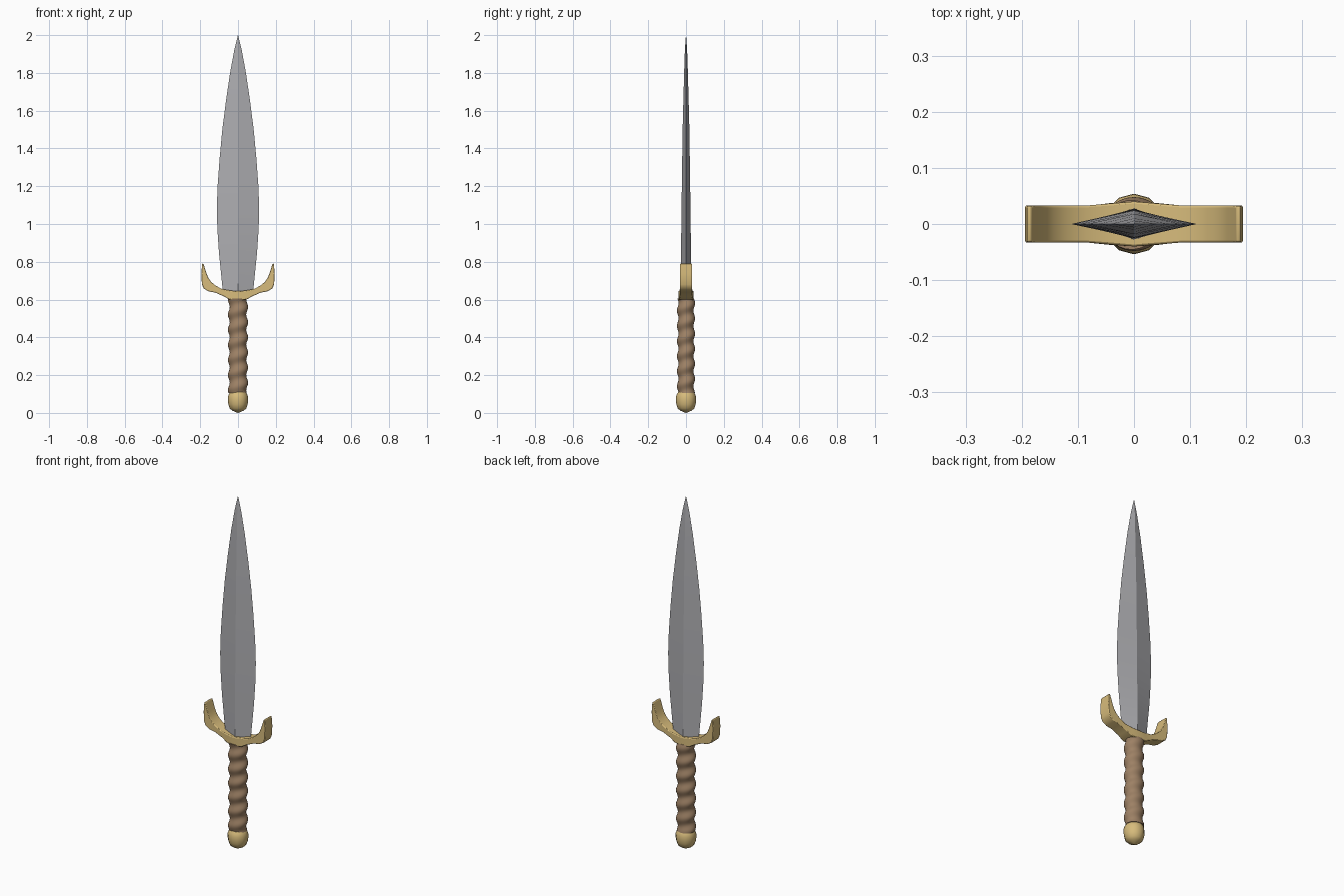
import bpy, bmesh, math
from math import pi, sin, cos

if "Cube" in bpy.data.objects:
    bpy.data.objects.remove(bpy.data.objects["Cube"])


def material(name, rgb):
    m = bpy.data.materials.new(name)
    m.diffuse_color = (*rgb, 1)
    m.use_nodes = True
    m.node_tree.nodes["Principled BSDF"].inputs["Base Color"].default_value = m.diffuse_color
    return m


GOLD = material("gold", (0.68, 0.50, 0.20))
LEATHER = material("leather", (0.34, 0.22, 0.13))
STEEL = material("steel", (0.42, 0.42, 0.44))


def finish(bm, name, mat, angle):
    bmesh.ops.recalc_face_normals(bm, faces=bm.faces)
    me = bpy.data.meshes.new(name)
    bm.to_mesh(me)
    bm.free()
    ob = bpy.data.objects.new(name, me)
    bpy.context.collection.objects.link(ob)
    me.materials.append(mat)
    bpy.ops.object.select_all(action='DESELECT')
    ob.select_set(True)
    bpy.context.view_layer.objects.active = ob
    bpy.ops.object.shade_smooth_by_angle(angle=math.radians(angle))
    return ob


def loft(rings, name, mat, angle=40):
    """Skin a stack of closed rings and cap both ends."""
    bm = bmesh.new()
    vs = [[bm.verts.new(p) for p in r] for r in rings]
    n = len(vs[0])
    for a, b in zip(vs, vs[1:]):
        for i in range(n):
            j = (i + 1) % n
            bm.faces.new((a[i], a[j], b[j], b[i]))
    bm.faces.new(vs[0])
    bm.faces.new(vs[-1])
    return finish(bm, name, mat, angle)


# Blade: leaf outline with a diamond section (z, half width, half thickness)
leaf = [(0.62, 0.078, 0.028), (0.72, 0.088, 0.027), (0.85, 0.101, 0.026),
        (0.97, 0.109, 0.025), (1.08, 0.112, 0.024), (1.2, 0.108, 0.022),
        (1.35, 0.097, 0.020), (1.5, 0.083, 0.018), (1.65, 0.064, 0.014),
        (1.8, 0.042, 0.010), (1.92, 0.020, 0.006), (2.0, 0.0005, 0.0005)]
loft([[(w, 0, z), (0, t, z), (-w, 0, z), (0, -t, z)] for z, w, t in leaf],
     "blade", STEEL, 20)

# Guard: stations along the arm (bottom x, z, top x, z, half depth), mirrored
arm = [(0.0, 0.597, 0.0, 0.645, 0.040), (0.045, 0.600, 0.035, 0.647, 0.037),
       (0.075, 0.617, 0.085, 0.656, 0.033), (0.12, 0.637, 0.122, 0.676, 0.033),
       (0.155, 0.643, 0.143, 0.695, 0.033), (0.181, 0.658, 0.157, 0.715, 0.033),
       (0.191, 0.680, 0.166, 0.737, 0.033), (0.194, 0.735, 0.176, 0.768, 0.033),
       (0.190, 0.790, 0.183, 0.790, 0.032)]
stations = [(-a, b, -c, d, h) for a, b, c, d, h in arm[:0:-1]] + arm
guard = loft([[(a, -h, b), (a, h, b), (c, h, d), (c, -h, d)]
              for a, b, c, d, h in stations], "guard", GOLD)
bev = guard.modifiers.new("soft edges", 'BEVEL')
bev.width = 0.004
bev.segments = 2
bev.limit_method = 'ANGLE'
bev.angle_limit = math.radians(50)

# Grip: round bar with a spiral wrap
N, ROWS, Z0, Z1 = 24, 72, 0.105, 0.605
rings = []
for k in range(ROWS + 1):
    z = Z0 + (Z1 - Z0) * k / ROWS
    ring = []
    for i in range(N):
        t = 2 * pi * i / N
        r = 0.0485 + 0.005 * cos(2 * pi * z / 0.08 - t)
        ring.append((r * cos(t), 0.9 * r * sin(t), z))
    rings.append(ring)
loft(rings, "grip", LEATHER, 60)

# Pommel: turned knob with a shallow pointed foot
knob = [(0.002, 0.0), (0.030, 0.012), (0.044, 0.024), (0.051, 0.045),
        (0.054, 0.065), (0.053, 0.085), (0.048, 0.100), (0.040, 0.112)]
loft([[(r * cos(2 * pi * i / 12), r * sin(2 * pi * i / 12), z) for i in range(12)]
      for r, z in knob], "pommel", GOLD, 35)
